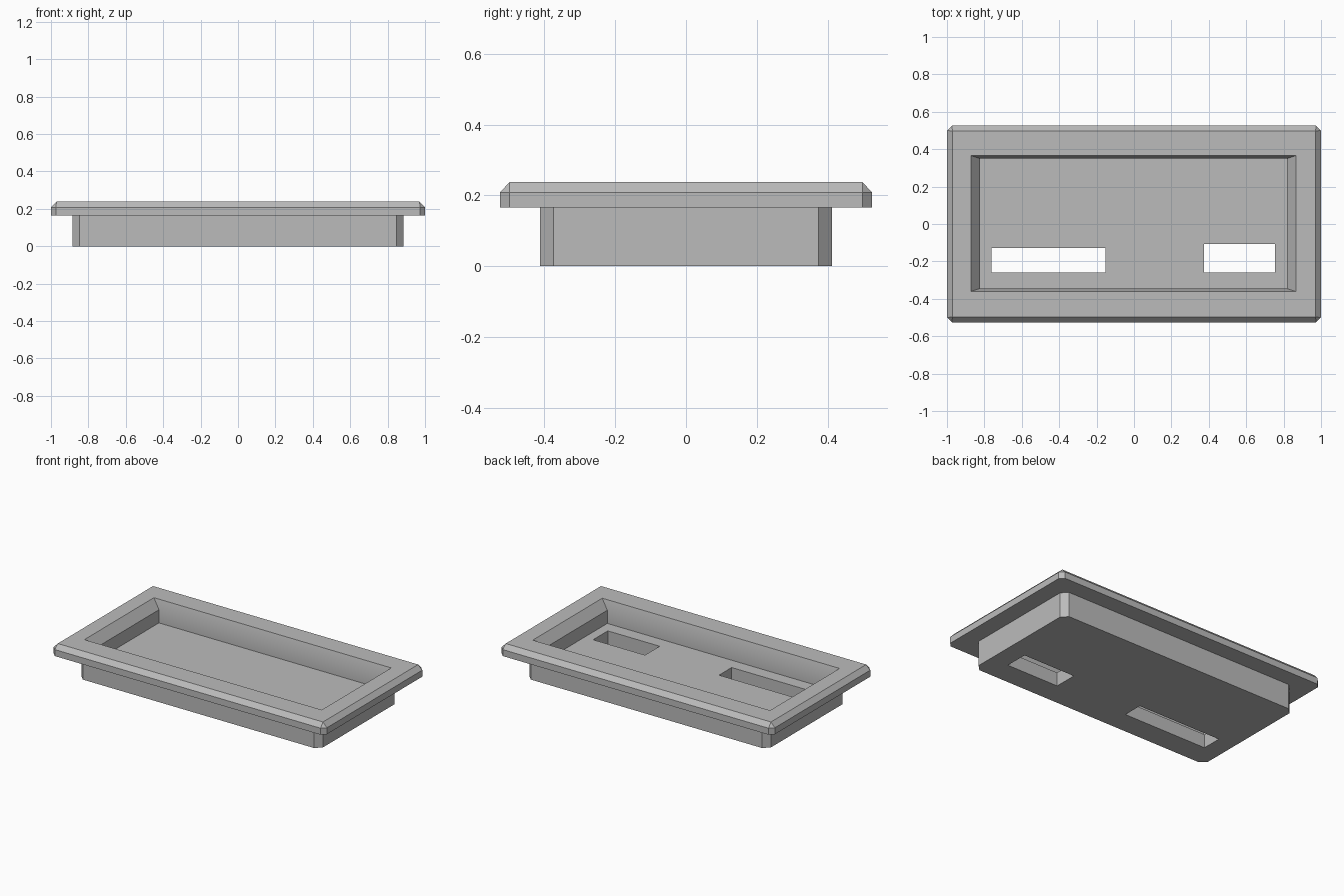
import bpy, bmesh, math
from mathutils import Matrix

cube = bpy.data.objects.get("Cube")
if cube:
    bpy.data.objects.remove(cube, do_unlink=True)

grey = bpy.data.materials.new("plain grey")
grey.use_nodes = True
colour = (0.5, 0.5, 0.5, 1)
grey.diffuse_color = colour
grey.node_tree.nodes["Principled BSDF"].inputs["Base Color"].default_value = colour


def add_object(name, bm):
    mesh = bpy.data.meshes.new(name)
    bm.to_mesh(mesh)
    bm.free()
    obj = bpy.data.objects.new(name, mesh)
    bpy.context.collection.objects.link(obj)
    return obj


def ring(bm, x0, x1, y0, y1, z, cut=0):
    """Rectangle whose corners are cut off; zero cut gives coincident pairs."""
    points = [(x0 + cut, y0), (x1 - cut, y0), (x1, y0 + cut), (x1, y1 - cut),
              (x1 - cut, y1), (x0 + cut, y1), (x0, y1 - cut), (x0, y0 + cut)]
    return [bm.verts.new((x, y, z)) for x, y in points]


def centred(bm, hx, hy, z, cut=0):
    return ring(bm, -hx, hx, -hy, hy, z, cut)


# Tray shell: underside, body wall, flange, bevelled rim, recess, floor
bm = bmesh.new()
loops = [
    centred(bm, 0.885, 0.413, 0, 0.038),
    centred(bm, 0.885, 0.413, 0.165, 0.038),
    centred(bm, 1, 0.526, 0.165, 0.027),
    centred(bm, 1, 0.526, 0.208, 0.027),
    centred(bm, 0.971, 0.498, 0.238),
    ring(bm, -0.872, 0.866, -0.361, 0.366, 0.238),
    ring(bm, -0.824, 0.818, -0.345, 0.35, 0.177),
    ring(bm, -0.824, 0.818, -0.345, 0.35, 0.09),
]
for low, high in zip(loops, loops[1:]):
    for i in range(len(low)):
        j = (i + 1) % len(low)
        bm.faces.new((low[i], low[j], high[j], high[i]))
bm.faces.new(loops[0])
bm.faces.new(loops[-1])
bmesh.ops.remove_doubles(bm, verts=bm.verts, dist=0.0001)
bmesh.ops.recalc_face_normals(bm, faces=bm.faces)
tray = add_object("tray", bm)
tray.data.materials.append(grey)

bpy.ops.object.select_all(action="DESELECT")
tray.select_set(True)
bpy.context.view_layer.objects.active = tray

# Two slots cut through the floor
slots = {"long_slot": (-0.762, -0.152, -0.26, -0.128),
         "short_slot": (0.375, 0.755, -0.26, -0.107)}
for name, (x0, x1, y0, y1) in slots.items():
    bm = bmesh.new()
    place = Matrix.Translation(((x0 + x1) / 2, (y0 + y1) / 2, 0.04))
    size = Matrix.Diagonal((x1 - x0, y1 - y0, 0.2, 1))
    bmesh.ops.create_cube(bm, size=1, matrix=place @ size)
    cutter = add_object(name + "_cutter", bm)
    cutter.data.materials.append(grey)
    cutter.hide_render = True
    mod = tray.modifiers.new(name, "BOOLEAN")
    mod.operation = "DIFFERENCE"
    mod.solver = "EXACT"
    mod.object = cutter
    bpy.ops.object.modifier_apply(modifier=mod.name)
    bpy.data.objects.remove(cutter, do_unlink=True)

bpy.ops.object.shade_smooth_by_angle(angle=math.radians(30))
